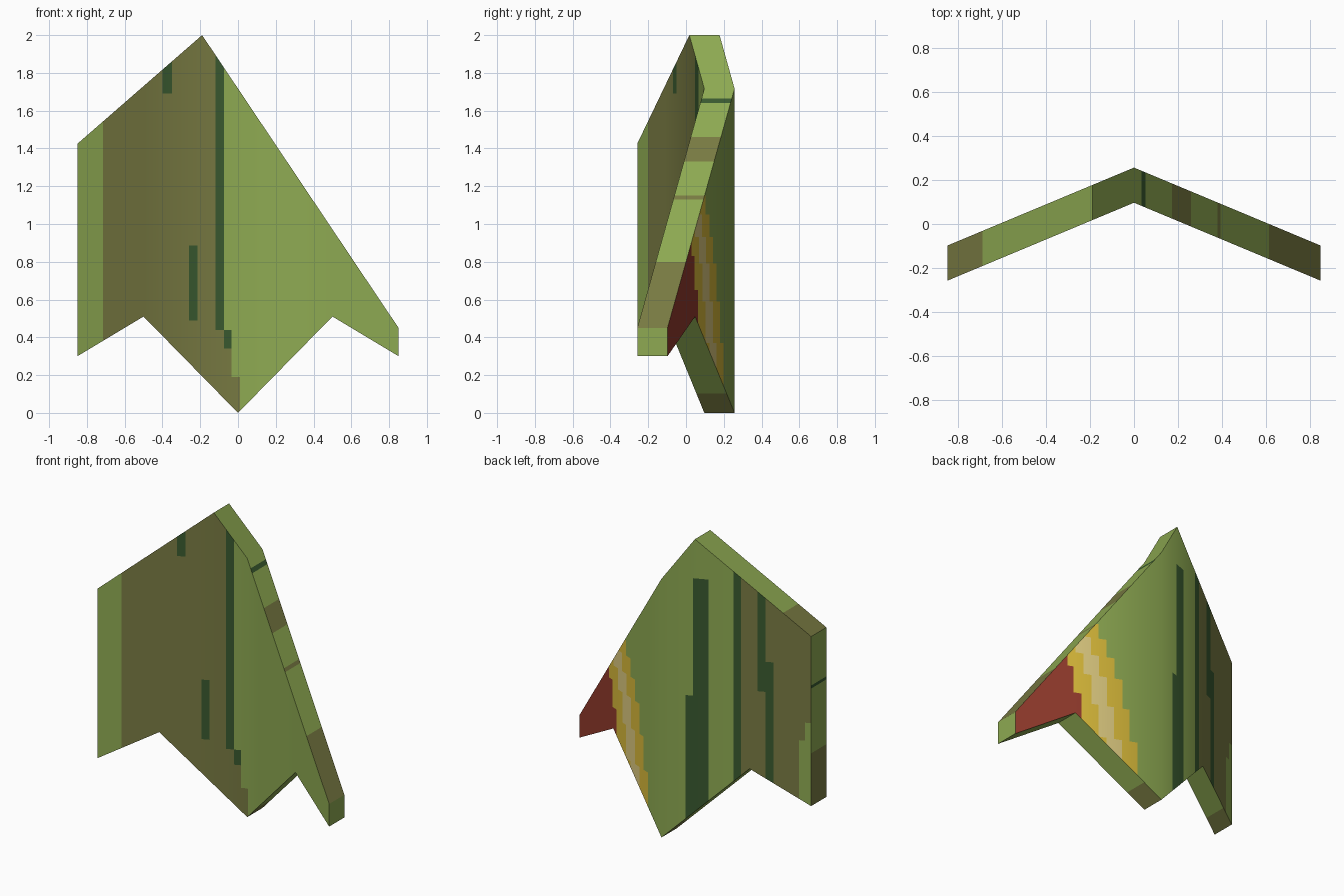
import bpy, bmesh
from mathutils import Vector

if "Cube" in bpy.data.objects:
    bpy.data.objects.remove(bpy.data.objects["Cube"])

GREEN, OLIVE, DARK, RED, YELLOW, CREAM = range(6)
COLOURS = [("leaf_green", "8EAA52"), ("olive_brown", "787A42"), ("dark_green", "39592F"),
           ("deep_red", "923A2C"), ("yellow", "D9BA3A"), ("cream", "DDCA80")]

# Silhouette of the folded plate, seen from the front
LOWER = [(-.85, .30), (-.5, .51), (0, 0), (.5, .51), (.85, .30)]
UPPER = [(-.85, 1.425), (-.19, 2.0), (.85, .45)]
FOLD_Y, DROP, THICK = .097, .355 / .85, .16

# Painted boxes: x0, x1, z0, z1, colour (later ones win)
FRONT = [(-.715, -.12, 0, 2, OLIVE), (-.12, -.075, 0, .44, OLIVE), (-.075, -.035, 0, .34, OLIVE),
         (-.035, .01, 0, .19, OLIVE), (-.12, -.075, .44, 2, DARK), (-.075, -.035, .34, .44, DARK),
         (-.4, -.35, 1.69, 2, DARK), (-.26, -.215, .49, .885, DARK)]
BACK = [(-.85, -.453, 0, 2, OLIVE), (-.453, -.408, 0, 2, DARK), (-.266, -.18, 0, 1.74, DARK),
        (-.18, -.136, 0, .96, DARK), (-.59, -.544, 1.03, 2, DARK), (-.635, -.59, 0, 1.23, DARK),
        (-.85, -.78, 0, .73, GREEN), (-.85, -.815, .73, .85, GREEN)]
# Stepped diagonal wing bands on the back: yellow, cream and red tip
STEPS = [(0, .37, .14), (.37, .59, .186), (.59, .79, .227), (.79, .93, .273),
         (.93, 1.05, .32), (1.05, 1.15, .366)]
for z0, z1, e in STEPS:
    BACK.append((e, .6, z0, z1, YELLOW))
    if z1 < 1.1:
        BACK.append((e + .09, e + .18, z0, z1, CREAM))
BACK += [(.465, .85, 0, .65, RED), (.51, .85, .65, .83, RED), (.545, .85, .83, 1, RED)]
# Rim paint
RIM_RIGHT = [(-.19, .85, 1.64, 1.665, DARK), (-.19, .85, 1.33, 1.46, OLIVE),
             (-.19, .85, 1.13, 1.15, OLIVE), (-.19, .849, .45, .8, OLIVE)]
RIM_LEFT = [(-.849, -.69, 1, 2, OLIVE)]
RIM_UNDER = [(-.1, .1, 0, .2, OLIVE), (-.849, -.75, 0, .5, OLIVE)]
RIM_SIDE = [(-.9, -.8, 0, .65, OLIVE), (-.9, -.8, 1.08, 1.1, DARK)]


def height(line, x):
    for (xa, za), (xb, zb) in zip(line, line[1:]):
        if x <= xb:
            return za + (zb - za) * (x - xa) / (xb - xa)
    return line[-1][1]


def paint(boxes, c):
    colour = GREEN
    for x0, x1, z0, z1, m in boxes:
        if x0 <= c.x <= x1 and z0 <= c.z <= z1:
            colour = m
    return colour


# Folded plate built as columns between every outline point and paint edge
xs = {x for x, _ in LOWER + UPPER} | {.1, -.1, -.69, -.75}
for b in FRONT + BACK:
    xs |= {round(b[0], 4), round(b[1], 4)}
xs = sorted(xs)
bm = bmesh.new()
columns = []
for x in xs:
    y = FOLD_Y - DROP * abs(x)
    lo, hi = height(LOWER, x), height(UPPER, x)
    columns.append([bm.verts.new(p) for p in
                    [(x, y, lo), (x, y, hi), (x, y + THICK, hi), (x, y + THICK, lo)]])
for a, b in zip(columns, columns[1:]):
    for i in range(4):
        j = (i + 1) % 4
        bm.faces.new((a[i], b[i], b[j], a[j]))
bm.faces.new(columns[0])
bm.faces.new(columns[-1][::-1])

# Horizontal cuts along the paint edges
zs = {z for b in FRONT + BACK + RIM_RIGHT + RIM_SIDE for z in b[2:4]}
for z in sorted(zs):
    if .0 < z < 1.99:
        bmesh.ops.bisect_plane(bm, geom=bm.verts[:] + bm.edges[:] + bm.faces[:], dist=1e-5,
                               plane_co=(0, 0, z), plane_no=(0, 0, 1))
bmesh.ops.recalc_face_normals(bm, faces=bm.faces[:])
bm.normal_update()

# Colour by facing direction and position
for f in bm.faces:
    n, c = f.normal, f.calc_center_median()
    if n.y < -.5:
        boxes = FRONT
    elif n.y > .5:
        boxes = BACK
    elif abs(n.x) > .99:
        boxes = RIM_SIDE
    elif n.z < 0:
        boxes = RIM_UNDER
    else:
        boxes = RIM_RIGHT if n.x > 0 else RIM_LEFT
    f.material_index = paint(boxes, c)
    f.smooth = True

mesh = bpy.data.meshes.new("folded_wing_plate")
bm.to_mesh(mesh)
bm.free()


def linear(h):
    v = [int(h[i:i + 2], 16) / 255 for i in (0, 2, 4)]
    return [((c + .055) / 1.055) ** 2.4 if c > .04 else c / 12.92 for c in v] + [1]


for name, code in COLOURS:
    mat = bpy.data.materials.new(name)
    mat.diffuse_color = linear(code)
    mat.use_nodes = True
    mat.node_tree.nodes["Principled BSDF"].inputs["Base Color"].default_value = mat.diffuse_color
    mesh.materials.append(mat)

# Soft shading across the central fold, crisp rim
normals = [None] * len(mesh.loops)
for p in mesh.polygons:
    for li in p.loop_indices:
        n = Vector(p.normal)
        if abs(n.y) > .5:
            x = mesh.vertices[mesh.loops[li].vertex_index].co.x
            n.x *= min(abs(x) / .5, 1)
        normals[li] = n.normalized()
mesh.normals_split_custom_set(normals)

plate = bpy.data.objects.new("folded_wing_plate", mesh)
bpy.context.collection.objects.link(plate)
